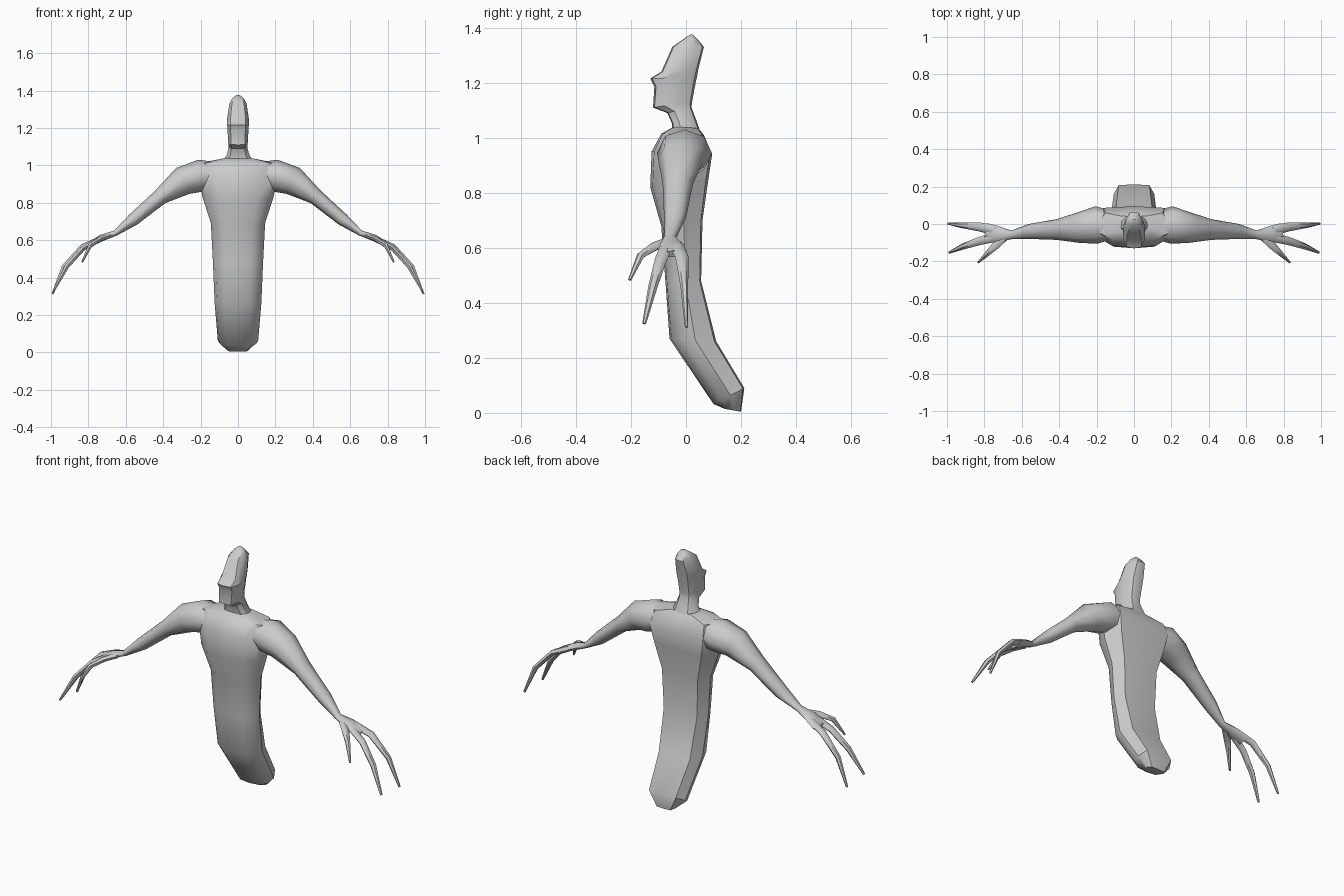
import bpy, bmesh, math
from mathutils import Vector

if "Cube" in bpy.data.objects:
    bpy.data.objects.remove(bpy.data.objects["Cube"])

grey = bpy.data.materials.new("plain grey")
grey.diffuse_color = (0.6, 0.6, 0.6, 1)
grey.use_nodes = True
grey.node_tree.nodes["Principled BSDF"].inputs["Base Color"].default_value = grey.diffuse_color


def loft(name, rings, angle):
    """Skin a list of equal point rings and cap both ends."""
    bm = bmesh.new()
    vs = [[bm.verts.new(p) for p in r] for r in rings]
    n = len(vs[0])
    for a, b in zip(vs, vs[1:]):
        for i in range(n):
            j = (i + 1) % n
            bm.faces.new((a[i], a[j], b[j], b[i]))
    bm.faces.new(vs[0][::-1])
    bm.faces.new(vs[-1])
    bmesh.ops.recalc_face_normals(bm, faces=bm.faces)
    me = bpy.data.meshes.new(name)
    bm.to_mesh(me)
    bm.free()
    me.materials.append(grey)
    ob = bpy.data.objects.new(name, me)
    bpy.context.collection.objects.link(ob)
    bpy.ops.object.select_all(action='DESELECT')
    ob.select_set(True)
    bpy.context.view_layer.objects.active = ob
    bpy.ops.object.shade_smooth_by_angle(angle=math.radians(angle))
    return ob


def slices(rows, section):
    """Rows of front y, front z, back y, back z, half width."""
    full = section + [(-x, t) for x, t in reversed(section[1:-1])]
    return [[(x * w, fy + (by - fy) * t, fz + (bz - fz) * t) for x, t in full]
            for fy, fz, by, bz, w in rows]


def limb(path, side, sides=8):
    """Rings along a path of x, y, z, half depth, half thickness."""
    pts = [Vector(p[:3]) for p in path]
    rings = []
    for i, p in enumerate(path):
        d = (pts[min(i + 1, len(pts) - 1)] - pts[max(i - 1, 0)]).normalized()
        across = Vector((0, 1, 0))
        across = (across - d * across.dot(d)).normalized()
        up = d.cross(across)
        ring = []
        for k in range(sides):
            a = 2 * math.pi * (k + 0.5 * (sides == 4)) / sides
            q = pts[i] + across * p[3] * math.cos(a) + up * p[4] * math.sin(a)
            ring.append((q.x * side, q.y, q.z))
        rings.append(ring)
    return rings


# torso running down into the tapered tail, with a flat back
torso = [(.14, .015, .2, .004, .055), (.1, .032, .212, .09, .108),
         (-.06, .27, .11, .26, .125), (-.075, .48, .055, .48, .134),
         (-.09, .68, .06, .7, .145), (-.13, .82, .08, .84, .19),
         (-.125, .95, .095, .94, .215), (-.09, 1.015, .065, 1.01, .2),
         (-.045, 1.04, .045, 1.035, .08)]
loft("torso", slices(torso, [(0, 0), (.55, .04), (.9, .25), (1, .55), (.76, .96), (0, 1)]), 40)

# neck and head with an overhanging brow
head = [(-.05, 1.02, .06, 1.0, .085), (-.05, 1.05, .035, 1.07, .06),
        (-.068, 1.09, .02, 1.11, .05), (-.12, 1.11, .022, 1.13, .052),
        (-.115, 1.185, .035, 1.2, .056), (-.13, 1.215, .04, 1.22, .058),
        (-.09, 1.24, .045, 1.25, .059), (-.05, 1.33, .065, 1.33, .046),
        (-.005, 1.362, .045, 1.355, .03), (.015, 1.375, .025, 1.375, .01)]
loft("head", slices(head, [(0, 0), (.7, .04), (1, .3), (.95, .65), (.55, .95), (0, 1)]), 35)

# shoulder to palm
arm = [(.06, -.005, .95, .06, .06), (.2, -.005, .945, .1, .086),
       (.295, -.02, .917, .082, .078), (.415, -.03, .832, .055, .043),
       (.56, -.04, .71, .04, .034), (.655, -.058, .638, .023, .015),
       (.73, -.055, .612, .045, .018), (.79, -.045, .578, .05, .014)]
# thumb, front finger, back finger
fingers = {
    "thumb": [(.69, -.07, .622, .02, .014), (.74, -.115, .605, .022, .014),
              (.79, -.165, .572, .014, .013), (.833, -.205, .483, .006, .005)],
    "front_finger": [(.74, -.07, .607, .025, .015), (.83, -.092, .555, .022, .015),
                     (.915, -.12, .46, .017, .014), (.988, -.152, .325, .007, .006)],
    "back_finger": [(.74, -.035, .607, .028, .015), (.83, -.015, .567, .024, .015),
                    (.93, -.006, .46, .014, .014), (.992, .002, .312, .006, .006)],
}
for side, tag in ((1, "left"), (-1, "right")):
    loft(tag + "_arm", limb(arm, side), 60)
    for name, path in fingers.items():
        loft(tag + "_" + name, limb(path, side, 6), 50)
